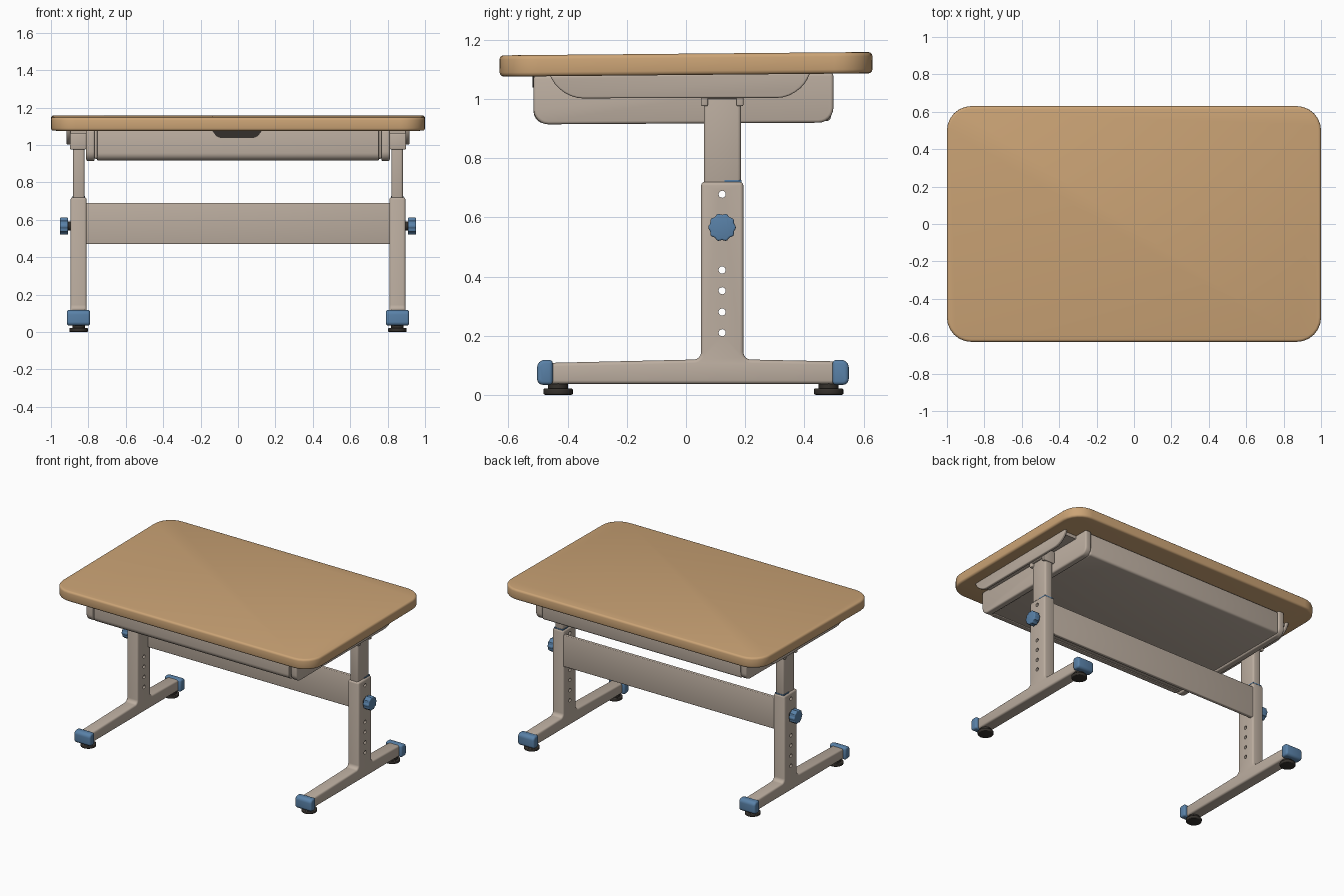
import bpy, bmesh, math
from mathutils import Vector, Matrix

cube = bpy.data.objects.get("Cube")
if cube:
    bpy.data.objects.remove(cube, do_unlink=True)


def material(name, colour, rough=0.6):
    m = bpy.data.materials.new(name)
    m.use_nodes = True
    m.diffuse_color = (*colour, 1)
    bsdf = m.node_tree.nodes["Principled BSDF"]
    bsdf.inputs["Base Color"].default_value = (*colour, 1)
    bsdf.inputs["Roughness"].default_value = rough
    return m


WOOD = material("light wood", (0.60, 0.37, 0.18))
FRAME = material("warm grey metal", (0.50, 0.42, 0.35))
BLUE = material("blue plastic", (0.10, 0.22, 0.39))
DARK = material("dark rubber", (0.035, 0.03, 0.025))


def finish(bm, name, mat, bevel=0.0, cutter=None):
    """Turn a bmesh into a bevelled, shaded object."""
    bmesh.ops.recalc_face_normals(bm, faces=bm.faces)
    mesh = bpy.data.meshes.new(name)
    bm.to_mesh(mesh)
    bm.free()
    mesh.materials.append(mat)
    ob = bpy.data.objects.new(name, mesh)
    bpy.context.collection.objects.link(ob)
    bpy.ops.object.select_all(action="DESELECT")
    ob.select_set(True)
    bpy.context.view_layer.objects.active = ob
    if bevel:
        mod = ob.modifiers.new("bevel", "BEVEL")
        mod.width, mod.segments = bevel, 3
        mod.limit_method, mod.angle_limit = "ANGLE", math.radians(40)
        bpy.ops.object.modifier_apply(modifier=mod.name)
    if cutter:
        mod = ob.modifiers.new("holes", "BOOLEAN")
        mod.operation, mod.solver, mod.object = "DIFFERENCE", "EXACT", cutter
        bpy.ops.object.modifier_apply(modifier=mod.name)
    bpy.ops.object.shade_smooth_by_angle(angle=math.radians(35))
    return ob


def box(name, x, y, z, mat, bevel=0.0):
    bm = bmesh.new()
    bmesh.ops.create_cube(bm, size=1)
    for v in bm.verts:
        v.co = [(a + b) / 2 + c * abs(b - a) for (a, b), c in zip((x, y, z), v.co)]
    return finish(bm, name, mat, bevel)


def outline(corners, steps=6):
    """Round each (u, v, radius) corner with a quadratic arc."""
    pts = []
    for i, (u, v, r) in enumerate(corners):
        p = Vector((u, v))
        a = Vector(corners[i - 1][:2]) - p
        b = Vector(corners[(i + 1) % len(corners)][:2]) - p
        if not r:
            pts.append(p)
            continue
        a, b = p + a.normalized() * r, p + b.normalized() * r
        for k in range(steps + 1):
            t = k / steps
            # blend of the chord and corner close to a circular arc
            w = 0.7071
            n = (1 - t) ** 2 + 2 * w * t * (1 - t) + t * t
            pts.append((a * (1 - t) ** 2 + p * 2 * w * t * (1 - t) + b * t * t) / n)
    return pts


def prism(name, corners, axis, lo, hi, mat, bevel=0.0, cutter=None):
    """Extrude a rounded outline along x (yz), y (xz) or z (xy)."""
    place = {"x": lambda p, d: (d, p.x, p.y), "y": lambda p, d: (p.x, d, p.y),
             "z": lambda p, d: (p.x, p.y, d)}[axis]
    bm = bmesh.new()
    pts = outline(corners)
    face = bm.faces.new([bm.verts.new(place(p, lo)) for p in pts])
    new = bmesh.ops.extrude_face_region(bm, geom=[face])["geom"]
    shift = Vector(place(Vector((0, 0)), hi - lo))
    bmesh.ops.translate(bm, vec=shift, verts=[g for g in new if isinstance(g, bmesh.types.BMVert)])
    return finish(bm, name, mat, bevel, cutter)


def disc(name, centre, radius, depth, axis, mat, bevel=0.0):
    bm = bmesh.new()
    rot = Matrix.Rotation(math.pi / 2, 4, "Y") if axis == "x" else Matrix()
    bmesh.ops.create_cone(bm, cap_ends=True, segments=24, radius1=radius, radius2=radius,
                          depth=depth, matrix=Matrix.Translation(centre) @ rot)
    return finish(bm, name, mat, bevel)


# Table top, slightly raised at the back
top = prism("table_top", [(-1, -0.63, 0.13), (1, -0.63, 0.13), (1, 0.63, 0.13), (-1, 0.63, 0.13)],
            "z", -0.036, 0.036, WOOD, 0.014)
top.location.z = 1.117
top.rotation_euler.x = 0.009

# Drawer box, front panel and grip
box("drawer_box", (-0.772, 0.772), (-0.49, 0.49), (0.925, 1.083), FRAME, 0.015)
prism("drawer_front", [(-0.515, 0.917, 0.04), (-0.46, 0.917, 0), (-0.46, 1.079, 0), (-0.515, 1.079, 0)],
      "x", -0.753, 0.753, FRAME, 0.004)
prism("drawer_grip", [(-0.14, 1.079, 0), (-0.11, 1.038, 0.02), (0.10, 1.038, 0.02), (0.13, 1.079, 0)],
      "y", -0.519, -0.512, DARK)

# Back crossbar between the legs
box("crossbar", (-0.82, 0.82), (0.165, 0.19), (0.47, 0.69), FRAME, 0.005)

# Hole cutter for the height adjustment
bm = bmesh.new()
for z in (0.21, 0.28, 0.352, 0.422, 0.678):
    bmesh.ops.create_cone(bm, cap_ends=True, segments=16, radius1=0.012, radius2=0.012, depth=2.4,
                          matrix=Matrix.Translation((0, 0.122, z)) @ Matrix.Rotation(math.pi / 2, 4, "Y"))
cutter = finish(bm, "hole_cutter", FRAME)
cutter.hide_render = True

LEG_Y = 0.122
for side, s in (("left", 1), ("right", -1)):

    def span(a, b):
        return tuple(sorted((a * s, b * s)))

    # Drawer side shell
    prism(side + "_drawer_side",
          [(-0.515, 1.078, 0), (-0.515, 0.914, 0.05), (0.498, 0.92, 0.05), (0.498, 1.088, 0)],
          "x", *span(0.766, 0.812), FRAME, 0.01)

    # Support rail under the top: top plate and outer flange
    box(side + "_rail_plate", span(0.80, 0.912), (-0.44, 0.40), (1.062, 1.086), FRAME)
    prism(side + "_rail_flange",
          [(-0.46, 1.08, 0), (-0.42, 1.002, 0.07), (0.38, 1.004, 0.07), (0.42, 1.088, 0)],
          "x", *span(0.895, 0.917), FRAME, 0.006)

    # Leg bracket with two clamping tabs
    box(side + "_leg_bracket", span(0.812, 0.898), (0.055, 0.19), (1.0, 1.075), FRAME, 0.006)
    for end, y in (("front", 0.062), ("back", 0.182)):
        box(f"{side}_{end}_bracket_tab", span(0.812, 0.898), (y - 0.012, y + 0.012),
            (0.976, 1.06), FRAME, 0.005)

    # Telescoping inner leg and its collar
    box(side + "_inner_leg", span(0.82, 0.882), (0.06, 0.186), (0.70, 1.06), FRAME, 0.012)
    box(side + "_leg_collar", span(0.818, 0.886), (0.13, 0.188), (0.715, 0.726), BLUE)

    # Outer leg and foot in one piece, pierced with holes
    prism(side + "_leg_and_foot",
          [(-0.47, 0.037, 0), (0.52, 0.037, 0), (0.52, 0.113, 0), (0.194, 0.12, 0.025),
           (0.194, 0.72, 0), (0.051, 0.72, 0), (0.051, 0.12, 0.025), (-0.47, 0.108, 0)],
          "x", *span(0.81, 0.895), FRAME, 0.012, cutter)

    # End caps and levelling pads
    for end, y0, y1, pad in (("front", -0.503, -0.45, -0.432), ("back", 0.495, 0.55, 0.482)):
        tip, root = (y0, y1) if end == "front" else (y1, y0)
        prism(f"{side}_{end}_foot_cap",
              [(root, 0.034, 0), (tip, 0.034, 0.02), (tip, 0.118, 0.025), (root, 0.118, 0)],
              "x", *span(0.79, 0.915), BLUE, 0.012)
        disc(f"{side}_{end}_pad", (0.852 * s, pad, 0.011), 0.05, 0.021, "z", DARK, 0.005)
        disc(f"{side}_{end}_pad_stem", (0.852 * s, pad, 0.03), 0.034, 0.025, "z", DARK)

    # Fluted locking knob
    disc(side + "_knob_stem", (0.90 * s, LEG_Y, 0.566), 0.024, 0.03, "x", DARK)
    flutes = []
    for k in range(48):
        a = math.tau * k / 48
        r = 0.045 + 0.0025 * math.cos(10 * a)
        flutes.append((LEG_Y + r * math.cos(a), 0.566 + r * math.sin(a), 0))
    prism(side + "_knob", flutes, "x", *span(0.908, 0.953), BLUE, 0.006)

bpy.data.objects.remove(cutter, do_unlink=True)
